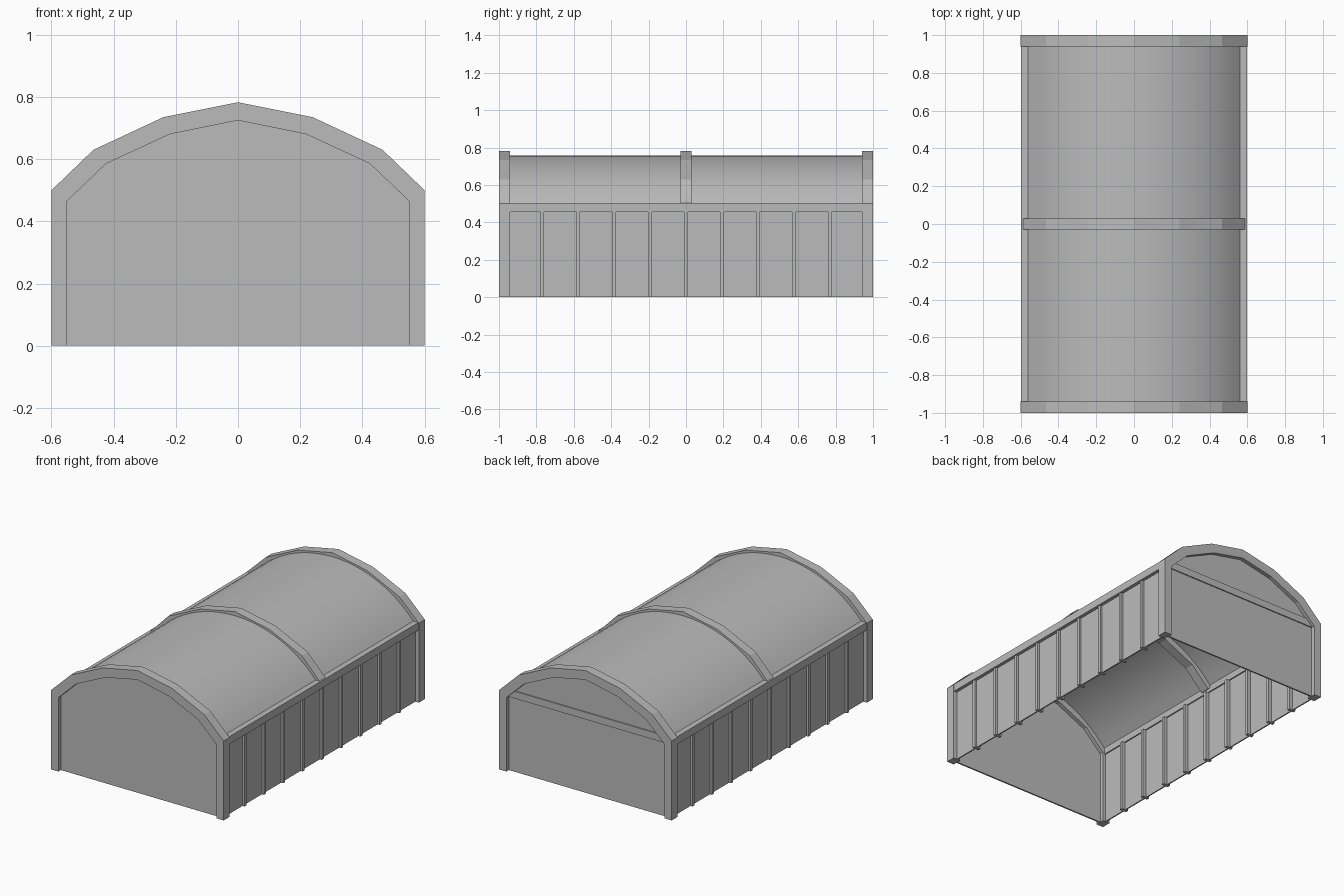
import bpy, bmesh, math

cube = bpy.data.objects.get("Cube")
if cube:
    bpy.data.objects.remove(cube, do_unlink=True)

grey = bpy.data.materials.new("grey_metal")
grey.use_nodes = True
grey.diffuse_color = (0.5, 0.5, 0.5, 1)
grey.node_tree.nodes["Principled BSDF"].inputs["Base Color"].default_value = (0.5, 0.5, 0.5, 1)

def finish(name, bm):
    bmesh.ops.recalc_face_normals(bm, faces=bm.faces)
    mesh = bpy.data.meshes.new(name)
    bm.to_mesh(mesh)
    bm.free()
    mesh.materials.append(grey)
    obj = bpy.data.objects.new(name, mesh)
    bpy.context.collection.objects.link(obj)
    return obj

def prism(name, outline, y0, y1):
    """Extrude a closed x-z outline along y."""
    bm = bmesh.new()
    face = bm.faces.new([bm.verts.new((x, y0, z)) for x, z in outline])
    result = bmesh.ops.extrude_face_region(bm, geom=[face])
    verts = [g for g in result["geom"] if isinstance(g, bmesh.types.BMVert)]
    bmesh.ops.translate(bm, verts=verts, vec=(0, y1 - y0, 0))
    return finish(name, bm)

def box(name, x0, x1, y0, y1, z0, z1):
    return prism(name, [(x0, z0), (x1, z0), (x1, z1), (x0, z1)], y0, y1)

def mirrored(half):
    """Right half from the base to the ridge, continued down the other side."""
    return half + [(-x, z) for x, z in reversed(half[:-1])]

outer = [(0.6, 0.5), (0.465, 0.63), (0.24, 0.735), (0, 0.783)]
inner = [(0.55, 0.465), (0.425, 0.585), (0.22, 0.68), (0, 0.725)]
outer_frame = mirrored([(0.6, 0)] + outer)
inner_frame = mirrored([(0.55, 0)] + inner)

# End frames with set-back end walls
for name, side in (("front", -1), ("back", 1)):
    prism(name + "_frame", outer_frame + inner_frame[::-1], side * 0.94, side * 1.0)
    prism(name + "_wall", inner_frame, side * 0.965, side * 0.975)

# Beam across the back wall
box("back_beam", -0.55, 0.55, 0.97, 0.982, 0.465, 0.51)

# Middle roof rib
rib_outer = mirrored([(0.59, 0.5)] + outer[1:])
rib_inner = mirrored([(0.545, 0.465)] + inner[1:])
prism("middle_rib", rib_outer + rib_inner[::-1], -0.03, 0.03)

# Curved roof sheet
radius, centre_z, segments = 0.749, 0.008, 24
spread = math.asin(0.565 / radius)

def arc(r):
    angles = [spread * (1 - 2 * i / segments) for i in range(segments + 1)]
    return [(r * math.sin(a), centre_z + r * math.cos(a)) for a in angles]

roof = prism("roof", arc(radius) + arc(radius - 0.006)[::-1], -0.965, 0.965)
bpy.context.view_layer.objects.active = roof
roof.select_set(True)
bpy.ops.object.shade_smooth_by_angle(angle=math.radians(30))

# Side walls, eaves beams and posts
for name, side in (("left", 1), ("right", -1)):
    box(name + "_wall", side * 0.568, side * 0.576, -0.95, 0.95, 0, 0.47)
    box(name + "_eaves_beam", side * 0.56, side * 0.597, -0.945, 0.945, 0.455, 0.503)
    for i in range(9):
        y = (i - 4) * 0.192
        box(f"{name}_post_{i + 1}", side * 0.545, side * 0.59, y - 0.01, y + 0.01, 0, 0.456)
